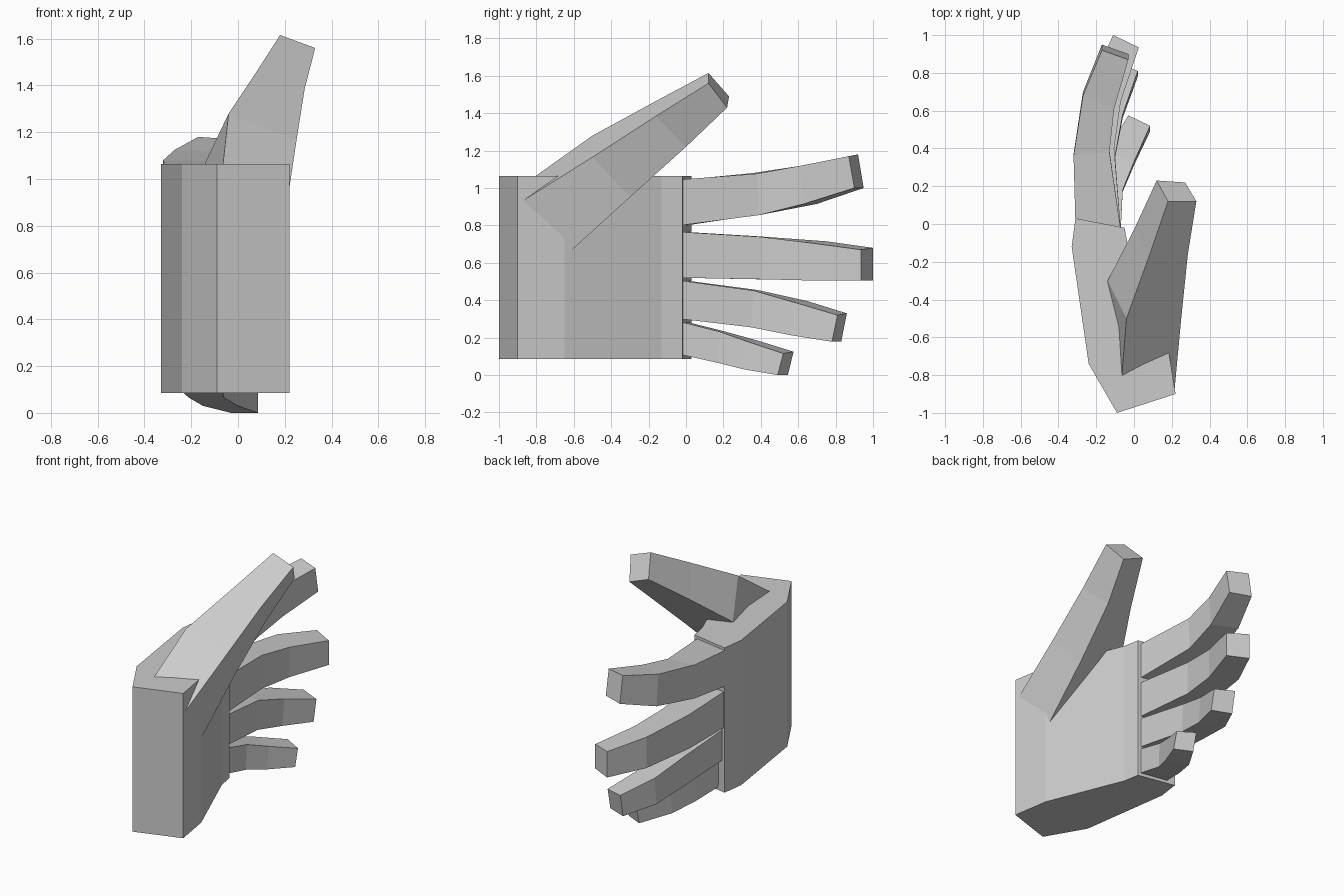
import bpy, bmesh

skin = bpy.data.materials.new("plain_grey")
skin.diffuse_color = (0.6, 0.6, 0.6, 1)


def loft(name, rings):
    """Closed flat-faced solid through a row of equal-sized rings."""
    bm = bmesh.new()
    rows = [[bm.verts.new(p) for p in ring] for ring in rings]
    n = len(rows[0])
    for a, b in zip(rows, rows[1:]):
        for i in range(n):
            j = (i + 1) % n
            bm.faces.new((a[i], a[j], b[j], b[i]))
    bm.faces.new(rows[0])
    bm.faces.new(rows[-1])
    bmesh.ops.recalc_face_normals(bm, faces=bm.faces)
    mesh = bpy.data.meshes.new(name)
    bm.to_mesh(mesh)
    bm.free()
    mesh.materials.append(skin)
    obj = bpy.data.objects.new(name, mesh)
    bpy.context.collection.objects.link(obj)


def finger(name, slant, stations):
    """Stations: outer x, outer y, inner x, inner y, top z, bottom z.
    slant shifts the lower corners along y towards the tip."""
    rings = []
    for k, (xo, yo, xi, yi, zt, zb) in enumerate(stations):
        d = slant * k / 3
        rings.append([(xo, yo, zt), (xi, yi, zt - 0.01 * k / 3),
                      (xi, yi + d, zb), (xo, yo + d, zb)])
    loft(name, rings)


# Palm: profile extruded upward
profile = [(-0.31, 0.03), (-0.33, -0.12), (-0.24, -0.74), (-0.09, -1.0),
           (0.22, -0.90), (0.18, -0.65), (-0.03, -0.13), (-0.05, -0.02)]
loft("palm", [[(x, y, z) for x, y in profile] for z in (0.085, 1.065)])

# Fingers, curling towards +x
finger("index_finger", 0.03, [
    (-0.31, 0.0, -0.07, -0.03, 1.045, 0.80),
    (-0.32, 0.36, -0.13, 0.38, 1.08, 0.855),
    (-0.27, 0.68, -0.105, 0.61, 1.125, 0.915),
    (-0.17, 0.92, -0.03, 0.87, 1.18, 1.0)])
finger("middle_finger", 0.0, [
    (-0.30, 0.0, -0.07, -0.03, 0.765, 0.52),
    (-0.29, 0.38, -0.105, 0.40, 0.742, 0.512),
    (-0.23, 0.75, -0.07, 0.65, 0.715, 0.506),
    (-0.11, 1.0, 0.025, 0.935, 0.68, 0.505)])
finger("ring_finger", -0.03, [
    (-0.29, 0.0, -0.07, -0.03, 0.505, 0.30),
    (-0.26, 0.38, -0.10, 0.36, 0.455, 0.255),
    (-0.22, 0.65, -0.06, 0.58, 0.395, 0.213),
    (-0.11, 0.86, 0.02, 0.81, 0.33, 0.178)])
finger("little_finger", -0.03, [
    (-0.26, 0.0, -0.07, -0.03, 0.285, 0.11),
    (-0.21, 0.20, -0.06, 0.18, 0.235, 0.065),
    (-0.15, 0.38, 0.0, 0.33, 0.185, 0.03),
    (-0.03, 0.575, 0.085, 0.52, 0.125, 0.0)])

# Thumb: four slanted quads from inside the palm out to the tip
loft("thumb", [
    [(-0.07, -0.88, 1.01), (0.215, -0.875, 0.93), (0.17, -0.62, 0.66), (-0.14, -0.62, 0.74)],
    [(-0.04, -0.50, 1.28), (0.25, -0.50, 1.165), (0.185, -0.30, 0.95), (-0.14, -0.30, 1.07)],
    [(0.08, -0.17, 1.46), (0.285, -0.16, 1.385), (0.215, 0.0, 1.22), (0.0, -0.03, 1.29)],
    [(0.18, 0.12, 1.615), (0.33, 0.12, 1.56), (0.27, 0.22, 1.43), (0.12, 0.23, 1.49)]])
